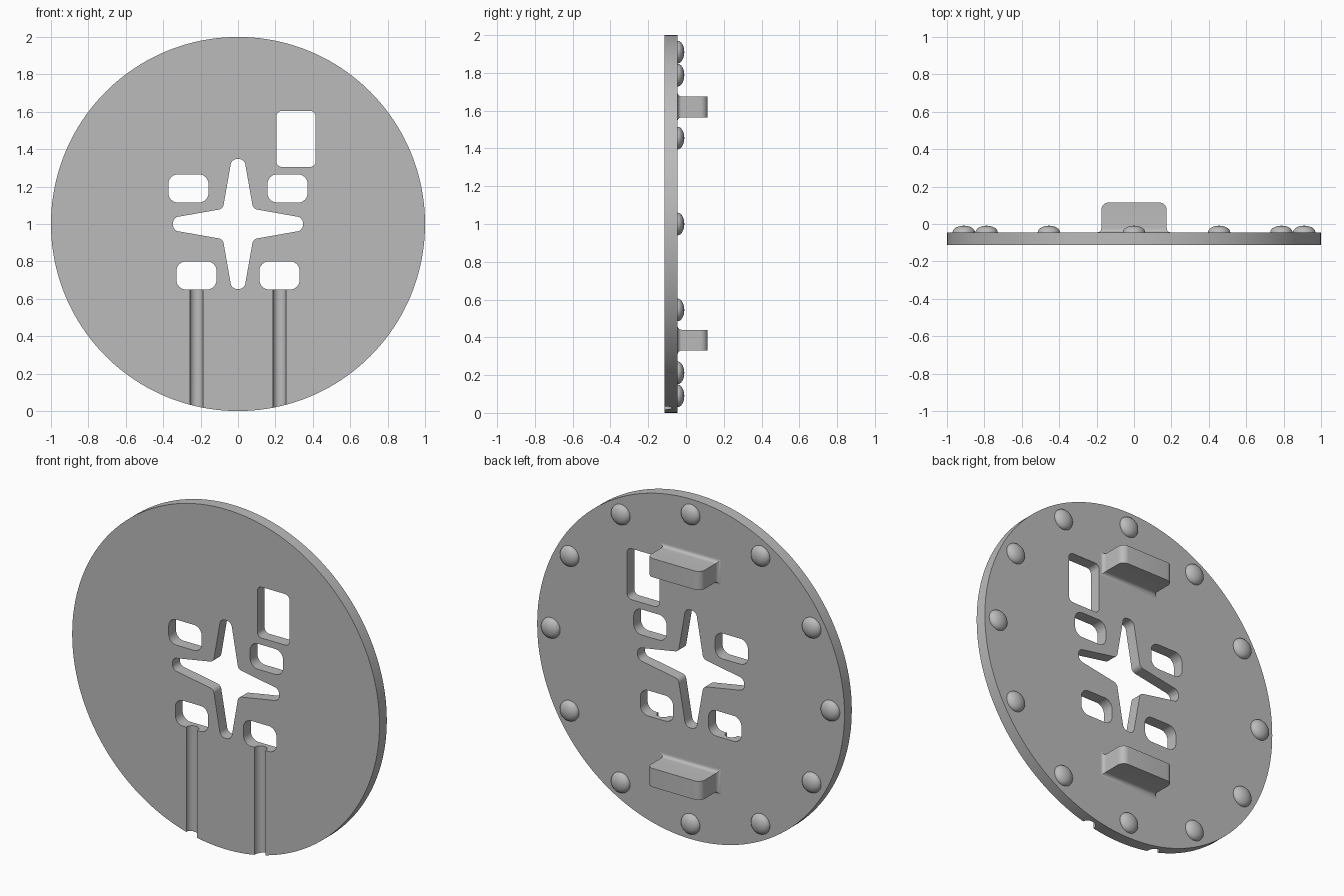
import bpy, bmesh, math
from mathutils import Vector, Matrix

cube = bpy.data.objects.get("Cube")
if cube:
    bpy.data.objects.remove(cube, do_unlink=True)

FRONT, BACK, TAB_END, MID = -0.113, -0.045, 0.115, 1.0

# Single plain grey
grey = bpy.data.materials.new("plain_grey")
grey.use_nodes = True
grey.diffuse_color = (0.5, 0.5, 0.5, 1)
grey.node_tree.nodes["Principled BSDF"].inputs["Base Color"].default_value = (0.5, 0.5, 0.5, 1)


def make_object(name, bm):
    bmesh.ops.recalc_face_normals(bm, faces=bm.faces)
    mesh = bpy.data.meshes.new(name)
    bm.to_mesh(mesh)
    bm.free()
    mesh.materials.append(grey)
    obj = bpy.data.objects.new(name, mesh)
    bpy.context.collection.objects.link(obj)
    return obj


def smooth(obj):
    bpy.ops.object.select_all(action='DESELECT')
    obj.select_set(True)
    bpy.context.view_layer.objects.active = obj
    bpy.ops.object.shade_smooth_by_angle(angle=math.radians(35))


def loft(name, rings):
    """Skin a stack of equal-length closed rings and cap both ends."""
    bm = bmesh.new()
    loops = [[bm.verts.new(p) for p in ring] for ring in rings]
    n = len(loops[0])
    for a, b in zip(loops, loops[1:]):
        for i in range(n):
            j = (i + 1) % n
            bm.faces.new((a[i], a[j], b[j], b[i]))
    bm.faces.new(loops[0])
    bm.faces.new(loops[-1])
    return make_object(name, bm)


def prism(name, outline, y0, y1):
    return loft(name, [[(x, y, z) for x, z in outline] for y in (y0, y1)])


def circle(cx, cz, r, n):
    return [(cx + r * math.cos(math.tau * i / n), cz + r * math.sin(math.tau * i / n))
            for i in range(n)]


def rounded(corners, steps=8):
    """Round every (x, z, radius) corner of a polygon with a tangent arc."""
    out = []
    for i, (x, z, r) in enumerate(corners):
        p = Vector((x, z))
        a = (Vector(corners[i - 1][:2]) - p).normalized()
        b = (Vector(corners[(i + 1) % len(corners)][:2]) - p).normalized()
        half = a.angle(b) / 2
        centre = p + (a + b).normalized() * (r / math.sin(half))
        start = p + a * (r / math.tan(half)) - centre
        end = p + b * (r / math.tan(half)) - centre
        sweep = start.angle_signed(end)
        for k in range(steps + 1):
            v = Matrix.Rotation(-sweep * k / steps, 2) @ start
            out.append(tuple(centre + v))
    return out


def rounded_box(x0, x1, z0, z1, r):
    return rounded([(x0, z0, r), (x1, z0, r), (x1, z1, r), (x0, z1, r)])


# Round plate
plate = prism("plate", circle(0, MID, 1.0, 160), FRONT, BACK)

# Window outlines: one tall window and two mirrored pairs of slots
outlines = [rounded_box(0.205, 0.415, 1.305, 1.605, 0.03)]
for s in (-1, 1):
    for cx, z0, z1 in ((0.265, 1.115, 1.265), (0.222, 0.65, 0.8)):
        outlines.append(rounded_box(s * cx - 0.107, s * cx + 0.107, z0, z1, 0.05))

# Four-armed star opening
star = []
for q in range(4):
    turn = Matrix.Rotation(q * math.pi / 2, 2)
    for x, z, r in ((0.347, -0.034, 0.033), (0.347, 0.034, 0.033), (0.081, 0.081, 0.03)):
        v = turn @ Vector((x, z))
        star.append((v.x, v.y + MID, r))
outlines.append(rounded(star))
cutters = [prism("window_cutter", o, FRONT - 0.1, BACK + 0.1) for o in outlines]

# Round-bottomed wire grooves running down the front to the rim
for s in (-1, 1):
    ring = circle(s * 0.222, FRONT + 0.004, 0.036, 32)
    cutters.append(loft("groove_cutter", [[(x, y, z) for x, y in ring] for z in (-0.1, 0.72)]))

# Cut the plate, then discard the cutters
for c in cutters:
    c.hide_render = True
    mod = plate.modifiers.new("cut", 'BOOLEAN')
    mod.operation, mod.solver, mod.object = 'DIFFERENCE', 'EXACT', c
    bpy.context.view_layer.objects.active = plate
    bpy.ops.object.modifier_apply(modifier=mod.name)
for c in cutters:
    bpy.data.objects.remove(c, do_unlink=True)
smooth(plate)

# Back tabs: filleted foot, rounded outer ends
for name, cz in (("upper_tab", 1.62), ("lower_tab", 0.385)):
    sections = []
    foot, corner, steps = 0.022, 0.04, 8
    for k in range(steps + 1):
        t = math.pi / 2 * k / steps
        flare = foot * (1 - math.sin(t))
        sections.append((BACK + foot * (1 - math.cos(t)), 0.175 + flare, 0.055 + flare))
    for k in range(steps + 1):
        t = math.pi / 2 * k / steps
        sections.append((TAB_END - corner * (1 - math.sin(t)),
                         0.175 - corner * (1 - math.cos(t)), 0.055))
    smooth(loft(name, [[(-w, y, cz - h), (w, y, cz - h), (w, y, cz + h), (-w, y, cz + h)]
                       for y, w, h in sections]))

# Ring of twelve domed studs on the back
for i in range(12):
    a = math.tau * i / 12
    bm = bmesh.new()
    bmesh.ops.create_uvsphere(bm, u_segments=32, v_segments=16, radius=1)
    bmesh.ops.delete(bm, geom=[v for v in bm.verts if v.co.z < -0.01], context='VERTS')
    place = (Matrix.Translation((0.91 * math.cos(a), BACK, MID + 0.91 * math.sin(a)))
             @ Matrix.Rotation(-math.pi / 2, 4, 'X') @ Matrix.Diagonal((0.06, 0.06, 0.036, 1)))
    bmesh.ops.transform(bm, matrix=place, verts=bm.verts)
    smooth(make_object(f"stud_{i + 1}", bm))
